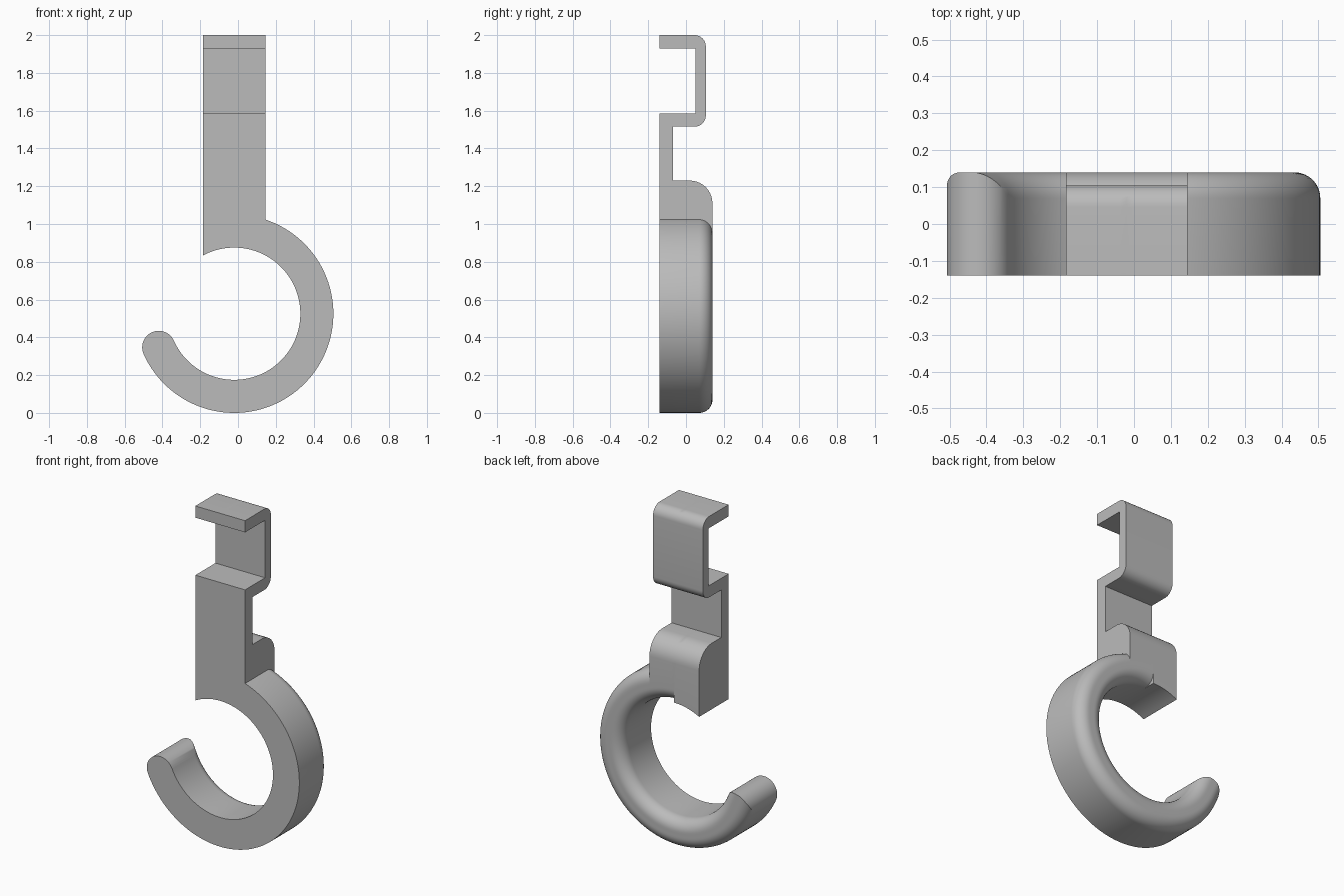
import bpy, bmesh
from math import sin, cos, pi, sqrt, radians

if "Cube" in bpy.data.objects:
    bpy.data.objects.remove(bpy.data.objects["Cube"])

grey = bpy.data.materials.new("plain grey")
grey.use_nodes = True
grey.diffuse_color = (0.5, 0.5, 0.5, 1)
grey.node_tree.nodes["Principled BSDF"].inputs["Base Color"].default_value = grey.diffuse_color

FRONT, BACK = -0.14, 0.14
CX, CZ = -0.02, 0.525          # ring centre
INNER, OUTER = 0.35, 0.525
MID, HALF = (INNER + OUTER) / 2, (OUTER - INNER) / 2


def loft(name, sections, end_face):
    """Skin closed sections of equal length; end_face(bm, last ring) closes the far end."""
    bm = bmesh.new()
    rings = [[bm.verts.new(p) for p in s] for s in sections]
    n = len(rings[0])
    for a, b in zip(rings, rings[1:]):
        for i in range(n):
            j = (i + 1) % n
            bm.faces.new((a[i], a[j], b[j], b[i]))
    bm.faces.new(rings[0])
    end_face(bm, rings[-1])
    bmesh.ops.recalc_face_normals(bm, faces=bm.faces)
    mesh = bpy.data.meshes.new(name)
    bm.to_mesh(mesh)
    bm.free()
    mesh.materials.append(grey)
    obj = bpy.data.objects.new(name, mesh)
    bpy.context.collection.objects.link(obj)
    bpy.ops.object.select_all(action='DESELECT')
    obj.select_set(True)
    bpy.context.view_layer.objects.active = obj
    bpy.ops.object.shade_smooth_by_angle(angle=radians(30))
    return obj


def fillet(y, z, r, start, steps=10):
    """Quarter arc about (y, z), turning clockwise from the start angle."""
    angles = [radians(start - 90 * i / steps) for i in range(steps + 1)]
    return [(y + r * cos(a), z + r * sin(a)) for a in angles]


# Bent bracket and block: side profile, with its foot following the ring
side = [(FRONT, 1.585), (0.05, 1.585), (0.05, 1.93), (FRONT, 1.93), (FRONT, 2.0)]
side += fillet(0.045, 1.94, 0.06, 90)
side += fillet(0.045, 1.575, 0.06, 0)
side += [(-0.07, 1.515), (-0.07, 1.23)]
side += fillet(0.02, 1.11, 0.12, 90)


def bracket_section(x, radius):
    foot = CZ + sqrt(radius ** 2 - (x - CX) ** 2)
    return [(x, y, z) for y, z in side + [(BACK, foot), (FRONT, foot)]]


LEFT, RIGHT, STEPS = 0.145, -0.185, 10
sections = [bracket_section(RIGHT + (CX - RIGHT) * i / STEPS, INNER) for i in range(STEPS + 1)]
sections += [bracket_section(CX + (LEFT - CX) * i / STEPS, MID) for i in range(STEPS + 1)]
loft("bracket", sections, lambda bm, ring: bm.faces.new(ring))

# Hook ring: cross-section with both back edges rounded
N, ROUND = 28, 0.07
widths = [-HALF * cos(pi * i / N) for i in range(N + 1)]


def back_depth(u):
    over = max(0, abs(u) - (HALF - ROUND))
    return BACK - ROUND + sqrt(max(0, ROUND ** 2 - over ** 2))


outline = [(u, back_depth(u)) for u in widths] + [(u, FRONT) for u in reversed(widths)]


def hook_section(angle, tip=0):
    pts = []
    for u, y in outline:
        push = tip * sqrt(max(0, HALF ** 2 - u ** 2))
        pts.append((CX + (MID + u) * cos(angle) + push * sin(angle), y,
                    CZ + (MID + u) * sin(angle) - push * cos(angle)))
    return pts


def round_tip(bm, ring):
    for i in range(N):
        bm.faces.new((ring[i], ring[i + 1], ring[-2 - i], ring[-1 - i]))


ARC = 96
start, end = radians(90), radians(-156)
sections = [hook_section(start + (end - start) * i / ARC) for i in range(ARC + 1)]
sections.append(hook_section(end, 1))
loft("hook", sections, round_tip)
